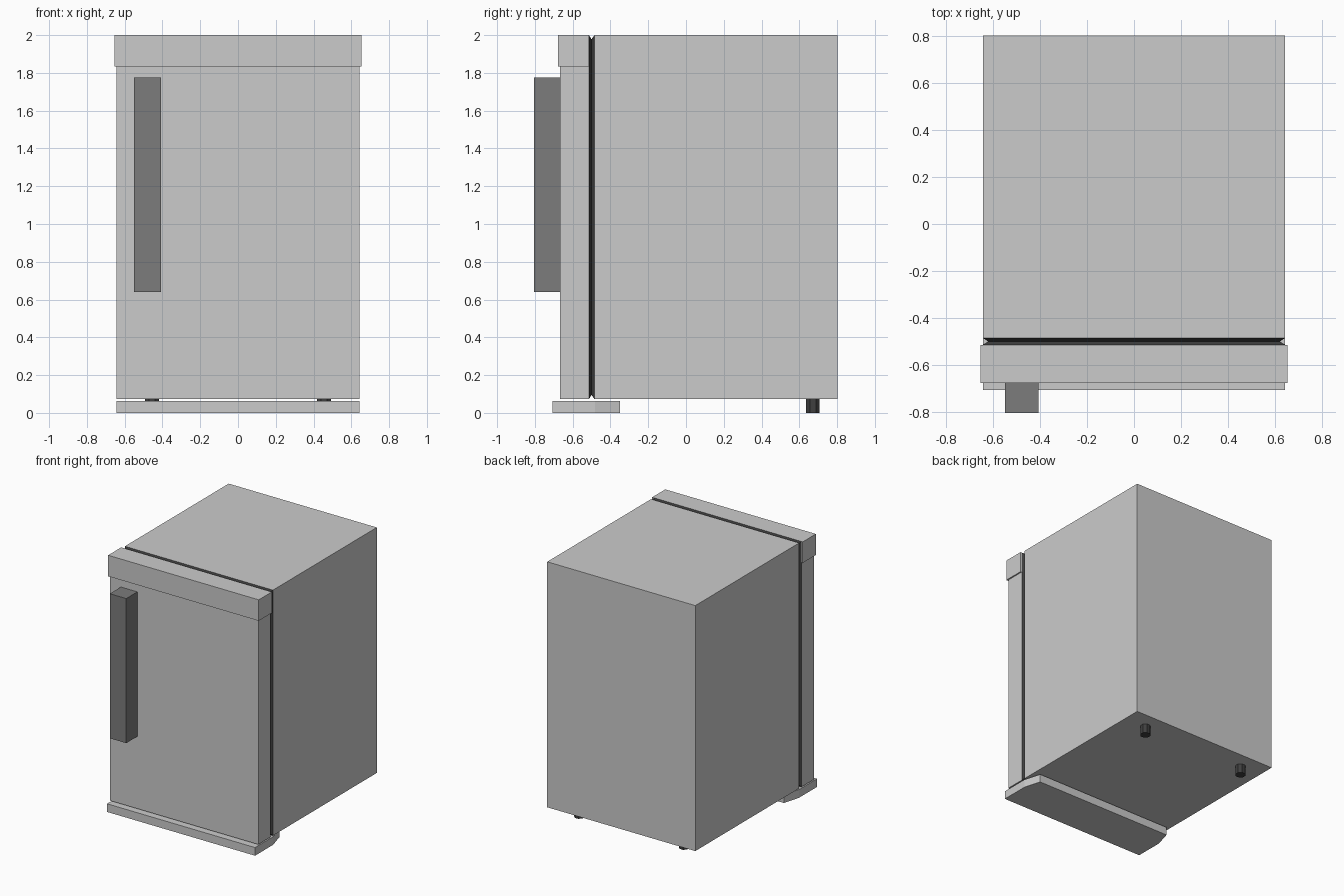
import bpy, bmesh, math

if "Cube" in bpy.data.objects:
    bpy.data.objects.remove(bpy.data.objects["Cube"])


def grey(name, v):
    m = bpy.data.materials.new(name)
    m.diffuse_color = (v, v, v, 1)
    m.use_nodes = True
    m.node_tree.nodes["Principled BSDF"].inputs["Base Color"].default_value = m.diffuse_color
    return m


TRIM = grey("trim_grey", 0.53)
DARK = grey("dark_grey", 0.2)
BLACK = grey("rubber_black", 0.05)


def finish(name, bm, mat=None):
    bmesh.ops.recalc_face_normals(bm, faces=bm.faces)
    me = bpy.data.meshes.new(name)
    bm.to_mesh(me)
    bm.free()
    ob = bpy.data.objects.new(name, me)
    bpy.context.collection.objects.link(ob)
    if mat:
        me.materials.append(mat)
    return ob


def loft(name, rings, mat=None):
    """Closed solid through a list of equal-length rings."""
    bm = bmesh.new()
    loops = [[bm.verts.new(p) for p in r] for r in rings]
    n = len(loops[0])
    for a, b in zip(loops, loops[1:]):
        for i in range(n):
            j = (i + 1) % n
            bm.faces.new((a[i], a[j], b[j], b[i]))
    bm.faces.new(loops[0])
    bm.faces.new(loops[-1])
    return finish(name, bm, mat)


def prism(name, outline, z0, z1, mat=None):
    return loft(name, [[(x, y, z) for x, y in outline] for z in (z0, z1)], mat)


def box(name, x0, x1, y0, y1, z0, z1, mat=None):
    return prism(name, [(x0, y0), (x1, y0), (x1, y1), (x0, y1)], z0, z1, mat)


# Cabinet and door
box("cabinet", -0.643, 0.643, -0.485, 0.803, 0.073, 2.0)
box("door", -0.643, 0.643, -0.667, -0.514, 0.073, 2.0)

# Rubber seal with a V groove running all round
rings = []
for y, inset in ((-0.514, 0), (-0.5, 0.022), (-0.485, 0)):
    x, lo, hi = 0.643 - inset, 0.073 + inset, 2.0 - inset
    rings.append([(-x, y, lo), (x, y, lo), (x, y, hi), (-x, y, hi)])
loft("door_seal", rings, BLACK)

# Trim band wrapped around the top of the door
prism("door_top_trim",
      [(-0.654, -0.514), (-0.654, -0.677), (0.654, -0.677), (0.654, -0.514),
       (0.643, -0.514), (0.643, -0.667), (-0.643, -0.667), (-0.643, -0.514)],
      1.835, 2.0, TRIM)

# Handle
box("handle", -0.55, -0.407, -0.805, -0.667, 0.64, 1.775, DARK)

# Front plinth with tapered rear corners
prism("front_plinth",
      [(-0.643, -0.707), (0.643, -0.707), (0.643, -0.482), (0.605, -0.35),
       (-0.605, -0.35), (-0.643, -0.482)], 0, 0.064, TRIM)

# Rear feet
for side, sx in (("left", -1), ("right", 1)):
    ring = [(sx * 0.455 + 0.039 * math.cos(a), 0.672 + 0.039 * math.sin(a))
            for a in (math.tau * (i + 0.5) / 8 for i in range(8))]
    prism("rear_foot_" + side, ring, 0, 0.073, BLACK)
